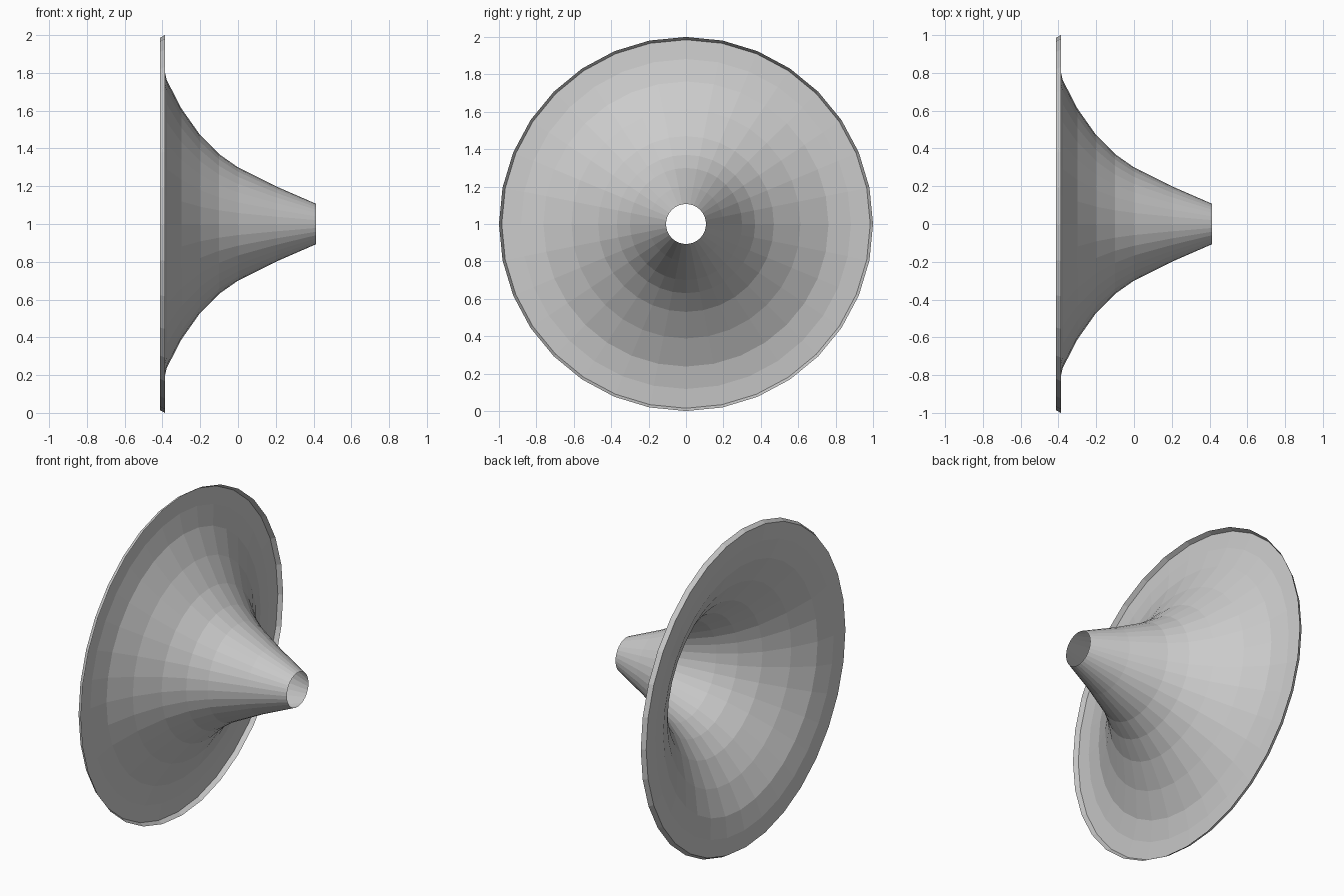
import bpy, bmesh, math

if "Cube" in bpy.data.objects:
    bpy.data.objects.remove(bpy.data.objects["Cube"])

SIDES = 32

# Horn profile: (x along the axis, radius), from narrow throat to bent lip
profile = [
    (0.413, 0.107), (0.2, 0.2), (0.0, 0.3), (-0.1, 0.37), (-0.2, 0.47),
    (-0.3, 0.612), (-0.377, 0.762), (-0.405, 0.882), (-0.414, 0.985),
    (-0.387, 1.0),
]

# Revolve the profile around the horizontal axis at z = 1
bm = bmesh.new()
rings = []
for x, r in profile:
    rings.append([bm.verts.new((x,
                                r * math.cos(2 * math.pi * i / SIDES),
                                1 + r * math.sin(2 * math.pi * i / SIDES)))
                  for i in range(SIDES)])
for a, b in zip(rings, rings[1:]):
    for i in range(SIDES):
        j = (i + 1) % SIDES
        bm.faces.new((a[i], a[j], b[j], b[i]))

# Open single-walled shell, flat facets
mesh = bpy.data.meshes.new("horn_bell")
bm.to_mesh(mesh)
bm.free()
horn = bpy.data.objects.new("horn_bell", mesh)
bpy.context.collection.objects.link(horn)
